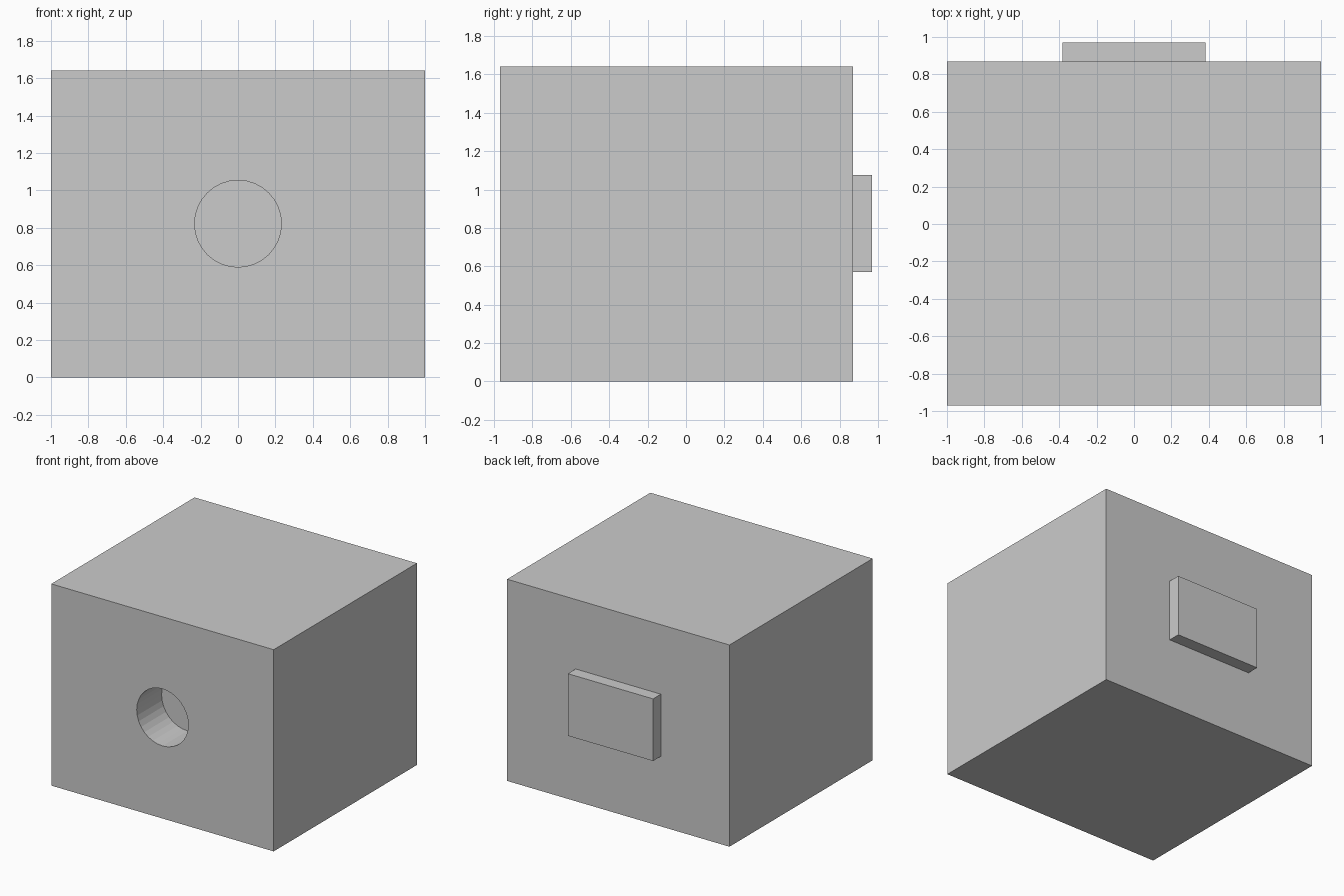
import bpy
import math

if "Cube" in bpy.data.objects:
    bpy.data.objects.remove(bpy.data.objects["Cube"])


def box(name, x, y, z):
    """Axis-aligned box from (min, max) ranges."""
    ranges = (x, y, z)
    bpy.ops.mesh.primitive_cube_add(size=1, location=[(a + b) / 2 for a, b in ranges])
    obj = bpy.context.object
    obj.name = name
    obj.scale = [b - a for a, b in ranges]
    bpy.ops.object.transform_apply(location=False, rotation=False, scale=True)
    return obj


FRONT, BACK, HEIGHT = -0.97, 0.87, 1.64
HOLE_RADIUS, HOLE_DEPTH = 0.232, 0.32

# Main block and the raised plate on its back
body = box("body", (-1, 1), (FRONT, BACK), (0, HEIGHT))
box("back_plate", (-0.383, 0.383), (BACK, 0.97), (0.57, 1.075))

# Blind round hole in the front
bpy.ops.mesh.primitive_cylinder_add(
    vertices=32, radius=HOLE_RADIUS, depth=2 * HOLE_DEPTH,
    location=(0, FRONT, 0.822), rotation=(math.pi / 2, 0, 0))
cutter = bpy.context.object
cutter.name = "hole_cutter"
cutter.hide_render = True
cutter.display_type = 'WIRE'

cut = body.modifiers.new("front_hole", 'BOOLEAN')
cut.operation = 'DIFFERENCE'
cut.solver = 'EXACT'
cut.object = cutter
